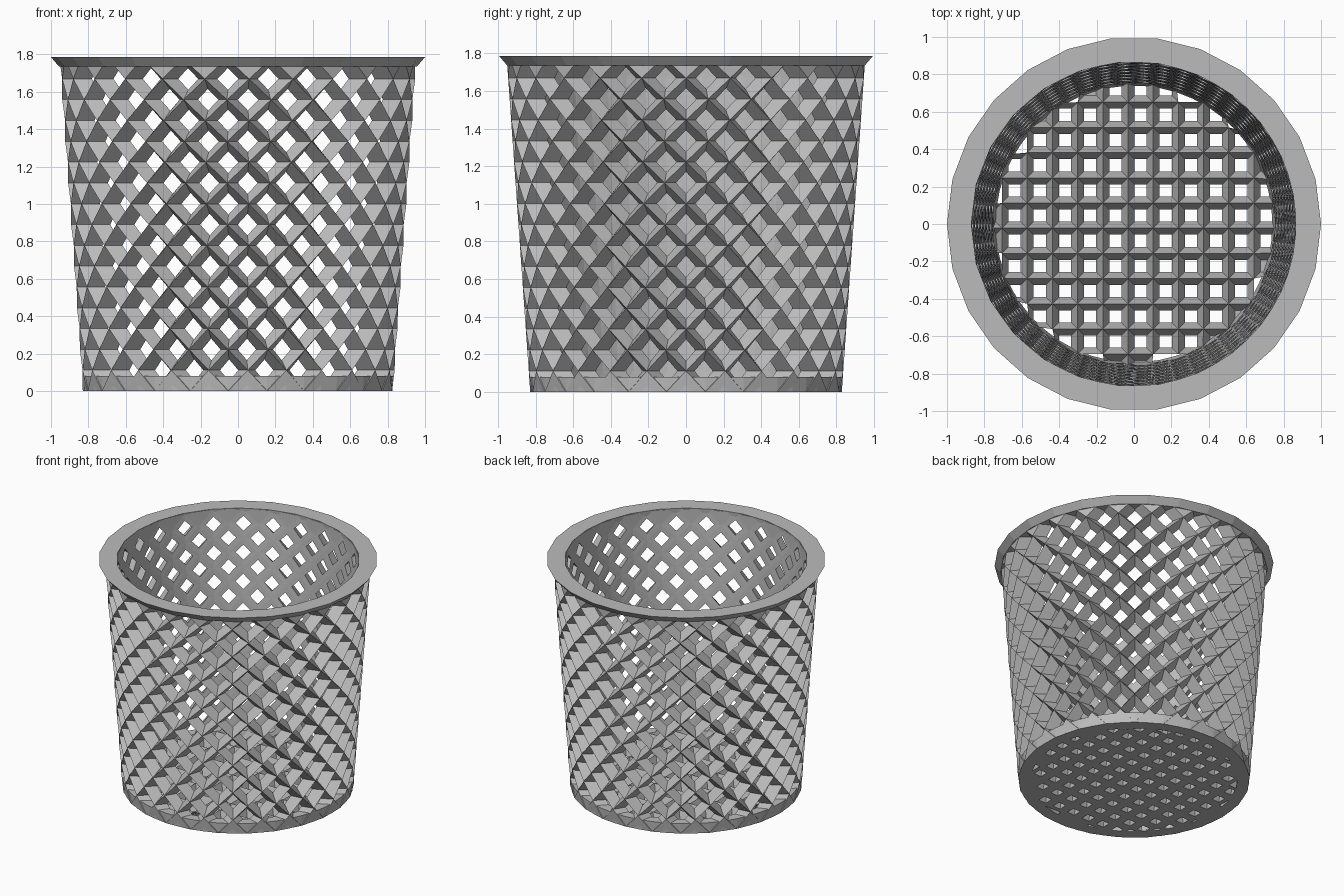
import bpy, bmesh, math

cube = bpy.data.objects.get("Cube")
if cube:
    bpy.data.objects.remove(cube, do_unlink=True)

grey = bpy.data.materials.new("plastic_grey")
grey.use_nodes = True
colour = (0.5, 0.5, 0.5, 1)
grey.diffuse_color = colour
grey.node_tree.nodes["Principled BSDF"].inputs["Base Color"].default_value = colour

COLUMNS = 25
HALF_ROWS = 16
HEIGHT = 1.78
ROW = HEIGHT / HALF_ROWS
STEP = math.tau / COLUMNS
THICK = 0.085
OPENING = 0.52


def finish(bm, name):
    bmesh.ops.remove_doubles(bm, verts=bm.verts, dist=0.0005)
    bmesh.ops.recalc_face_normals(bm, faces=bm.faces)
    mesh = bpy.data.meshes.new(name)
    bm.to_mesh(mesh)
    bm.free()
    mesh.materials.append(grey)
    obj = bpy.data.objects.new(name, mesh)
    bpy.context.collection.objects.link(obj)
    return obj


def face(bm, points):
    return bm.faces.new([bm.verts.new(p) for p in points])


def bridge(bm, a, b):
    """Quads between two matching closed loops of points."""
    for i in range(len(a)):
        j = (i + 1) % len(a)
        face(bm, (a[i], a[j], b[j], b[i]))


def lathe(name, profile, sides):
    """Closed ring turned from a radius/height profile."""
    bm = bmesh.new()
    loops = []
    for i in range(sides):
        t = math.tau * i / sides
        loops.append([(r * math.cos(t), r * math.sin(t), z) for r, z in profile])
    for i in range(sides):
        bridge(bm, loops[i], loops[(i + 1) % sides])
    return finish(bm, name)


def wall_point(angle, z, depth):
    r = 0.83 + 0.0704 * z - depth
    return (r * math.cos(angle), r * math.sin(angle), z)


# Tapered wall: diamond funnels with sharp outer ridges and a flat inside
bm = bmesh.new()
for k in range(HALF_ROWS + 1):
    for c in range(COLUMNS):
        a = (c + 0.5 * (k % 2)) * STEP
        z = k * ROW

        def ring(scale, depth, offsets):
            return [wall_point(a + u * scale * STEP / 2, z + v * scale * ROW, depth)
                    for u, v in offsets]

        if 0 < k < HALF_ROWS:
            diamond = ((1, 0), (0, 1), (-1, 0), (0, -1))
            hole = ring(OPENING, THICK, diamond)
            bridge(bm, ring(1, 0, diamond), hole)
            bridge(bm, ring(1, THICK, diamond), hole)
        else:
            # solid half cells along the top and bottom edges
            tri = ((1, 0), (0, 1 if k == 0 else -1), (-1, 0))
            outer, inner = ring(1, 0, tri), ring(1, THICK, tri)
            face(bm, outer)
            face(bm, inner)
            face(bm, (outer[0], outer[2], inner[2], inner[0]))
finish(bm, "lattice_wall")

# Solid band joining the wall to the floor
lathe("base_band", [(0.74, 0), (0.826, 0), (0.83, 0.08), (0.755, 0.08)], COLUMNS * 2)

# Flared flat rim
lathe("rim", [(0.87, HEIGHT + 0.005), (1.0, HEIGHT + 0.005),
              (0.957, 1.735), (0.875, 1.735)], 26)

# Floor grid: square funnels, flat underneath with ridges on top
PITCH = 0.1347
RIDGE = 0.08
LIMIT = 0.78


def floor_point(x, y, z):
    s = min(1, LIMIT / max(math.hypot(x, y), 0.001))
    return (x * s, y * s, z)


bm = bmesh.new()
for i in range(-7, 8):
    for j in range(-7, 8):
        x, y = 0.035 + i * PITCH, 0.045 + j * PITCH
        distance = math.hypot(x, y)
        if distance > LIMIT:
            continue

        def square(half, z):
            return [floor_point(x + u * half, y + v * half, z)
                    for u, v in ((1, 1), (-1, 1), (-1, -1), (1, -1))]

        hole = square(0.0325, 0)
        bridge(bm, square(PITCH / 2, RIDGE), hole)
        bridge(bm, square(PITCH / 2, 0), hole)
        if distance > 0.74:
            face(bm, hole)
finish(bm, "floor_grid")
